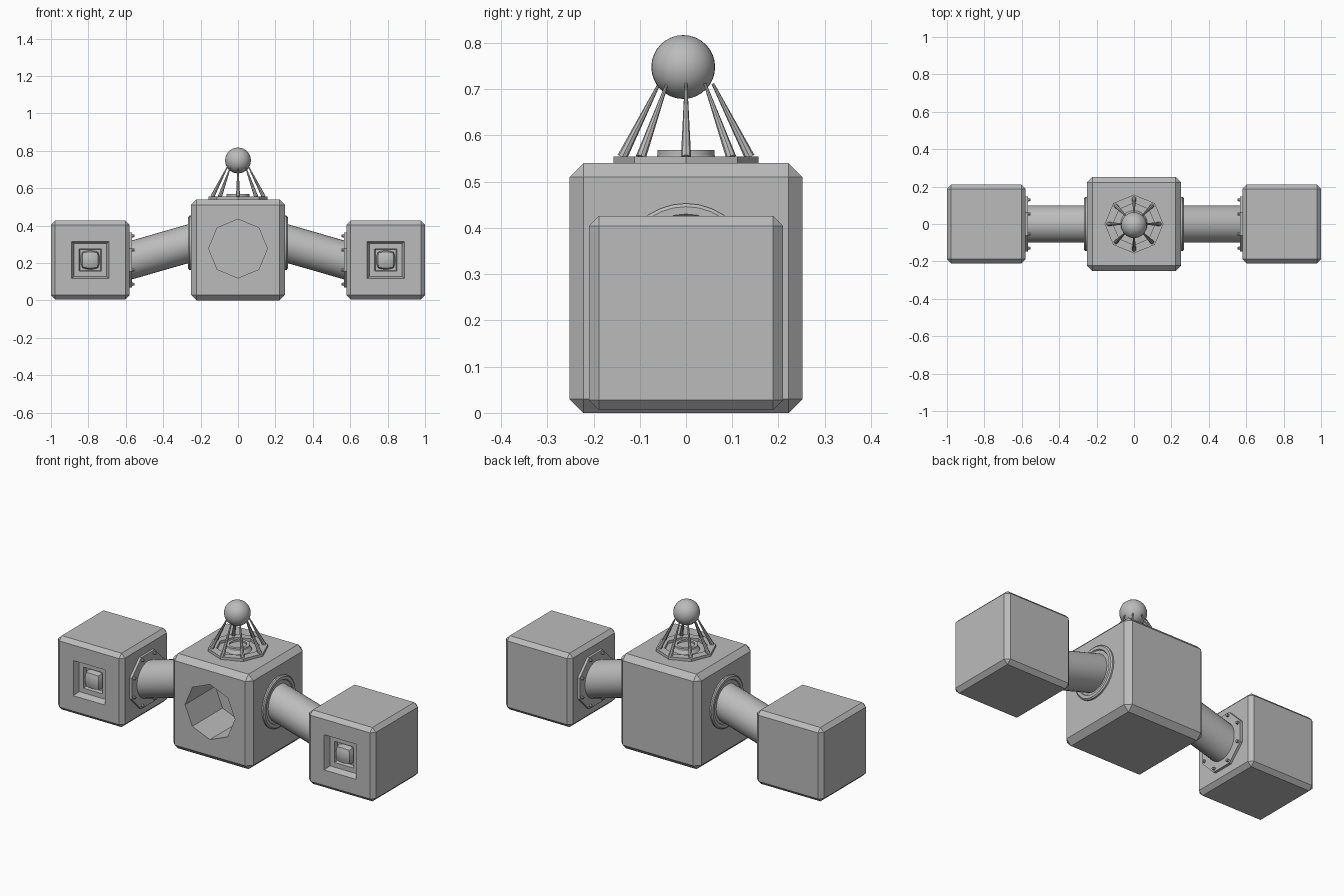
import bpy, bmesh
from math import cos, sin, pi, radians
from mathutils import Vector, Matrix

if "Cube" in bpy.data.objects:
    bpy.data.objects.remove(bpy.data.objects["Cube"])

grey = bpy.data.materials.new("plain grey")
grey.use_nodes = True
grey.diffuse_color = (0.5, 0.5, 0.5, 1)
grey.node_tree.nodes["Principled BSDF"].inputs["Base Color"].default_value = (0.5, 0.5, 0.5, 1)


def finish(bm, name, smooth=False):
    mesh = bpy.data.meshes.new(name)
    bmesh.ops.recalc_face_normals(bm, faces=bm.faces)
    bm.to_mesh(mesh)
    bm.free()
    mesh.materials.append(grey)
    obj = bpy.data.objects.new(name, mesh)
    bpy.context.collection.objects.link(obj)
    if smooth:
        bpy.ops.object.select_all(action="DESELECT")
        bpy.context.view_layer.objects.active = obj
        obj.select_set(True)
        bpy.ops.object.shade_smooth_by_angle(angle=radians(35))
    return obj


def box(size, centre, bevel):
    bm = bmesh.new()
    bmesh.ops.create_cube(bm, size=1)
    bmesh.ops.scale(bm, vec=size, verts=bm.verts)
    bmesh.ops.bevel(bm, geom=bm.edges[:], offset=bevel, segments=1, affect="EDGES")
    bmesh.ops.translate(bm, vec=centre, verts=bm.verts)
    return bm


def rod(bm, start, end, r1, r2, sides, turn=0):
    start, end = Vector(start), Vector(end)
    axis = end - start
    matrix = (Matrix.Translation((start + end) / 2)
              @ axis.to_track_quat("Z", "Y").to_matrix().to_4x4()
              @ Matrix.Rotation(turn, 4, "Z"))
    bmesh.ops.create_cone(bm, cap_ends=True, segments=sides, radius1=r1, radius2=r2,
                          depth=axis.length, matrix=matrix)


def lathe(profile, sides, matrix):
    # Spin a closed (radius, height) profile into a ring
    bm = bmesh.new()
    rings = [[bm.verts.new((r * cos(2 * pi * i / sides), r * sin(2 * pi * i / sides), h))
              for r, h in profile] for i in range(sides)]
    n = len(profile)
    for i in range(sides):
        a, b = rings[i], rings[(i + 1) % sides]
        for j in range(n):
            k = (j + 1) % n
            bm.faces.new((a[j], b[j], b[k], a[k]))
    bm.transform(matrix)
    return bm


# Central body with an octagonal bore in the front
body = finish(box((0.504, 0.504, 0.54), (0, 0, 0.27), 0.03), "body")
bm = bmesh.new()
rod(bm, (0, -0.4, 0.277), (0, 0.02, 0.277), 0.157, 0.157, 8)
cutter = finish(bm, "bore_cutter")
cutter.hide_render = True
mod = body.modifiers.new("bore", "BOOLEAN")
mod.operation, mod.object, mod.solver = "DIFFERENCE", cutter, "EXACT"
bpy.context.view_layer.objects.active = body
bpy.ops.object.modifier_apply(modifier=mod.name)
bpy.data.objects.remove(cutter)

# Top octagonal ring, hub and raised hub rim
plate = [(0.112, 0.535), (0.157, 0.535), (0.157, 0.555), (0.112, 0.555)]
finish(lathe(plate, 8, Matrix()), "top_plate")
bm = bmesh.new()
rod(bm, (0, 0, 0.535), (0, 0, 0.56), 0.075, 0.06, 24)
finish(bm, "hub", True)
rim = [(0.045, 0.555), (0.062, 0.555), (0.062, 0.569), (0.045, 0.569)]
finish(lathe(rim, 24, Matrix()), "hub_rim", True)

# Tapered struts and ball
bm = bmesh.new()
for i in range(8):
    c, s = cos(i * pi / 4), sin(i * pi / 4)
    rod(bm, (0.138 * c, 0.138 * s, 0.553), (0.058 * c, 0.058 * s, 0.712), 0.011, 0.003, 8)
finish(bm, "struts", True)
bm = bmesh.new()
bmesh.ops.create_uvsphere(bm, u_segments=32, v_segments=16, radius=0.069,
                          matrix=Matrix.Translation((0, -0.006, 0.748)))
finish(bm, "ball", True)

for side, label in ((1, "left"), (-1, "right")):
    # Outer pod with a stepped square recess
    bm = box((0.42, 0.42, 0.42), (side * 0.79, 0, 0.216), 0.022)
    front = min(bm.faces, key=lambda f: f.calc_center_median().y)
    for thickness, depth in ((0.088, 0), (0.013, -0.035), (0.027, 0), (0.004, -0.02)):
        bmesh.ops.inset_region(bm, faces=[front], thickness=thickness, depth=depth,
                               use_even_offset=True)
    finish(bm, label + "_pod")

    # Rounded lens in the recess
    bm = bmesh.new()
    bmesh.ops.create_cube(bm, size=2)
    bmesh.ops.subdivide_edges(bm, edges=bm.edges[:], cuts=3, use_grid_fill=True)
    for v in bm.verts:
        v.co = v.co.lerp(v.co.normalized() * 1.25, 0.6) * 0.046
    bmesh.ops.translate(bm, vec=(side * 0.79, -0.145, 0.216), verts=bm.verts)
    finish(bm, label + "_lens", True)

    # Sloping arm
    bm = bmesh.new()
    rod(bm, (side * 0.235, 0, 0.312), (side * 0.6, 0, 0.207), 0.1, 0.1, 32)
    finish(bm, label + "_arm", True)

    # Round collar on the body
    turn = Matrix.Rotation(side * pi / 2, 4, "Y")
    collar = [(0.09, -0.005), (0.145, -0.005), (0.145, 0.008), (0.138, 0.014),
              (0.122, 0.014), (0.118, 0.008), (0.09, 0.008)]
    finish(lathe(collar, 32, Matrix.Translation((side * 0.252, 0, 0.308)) @ turn),
           label + "_collar", True)

    # Octagonal flange and bolts on the pod
    flange = [(0.09, -0.005), (0.158, -0.005), (0.158, 0.014), (0.09, 0.014)]
    place = Matrix.Translation((side * 0.58, 0, 0.216)) @ Matrix.Rotation(-side * pi / 2, 4, "Y")
    finish(lathe(flange, 8, place @ Matrix.Rotation(pi / 8, 4, "Z")), label + "_flange")
    bm = bmesh.new()
    for i in range(8):
        a = (i + 0.5) * pi / 4
        y, z = 0.14 * cos(a), 0.216 + 0.14 * sin(a)
        rod(bm, (side * 0.57, y, z), (side * 0.554, y, z), 0.009, 0.007, 8)
    finish(bm, label + "_bolts")
